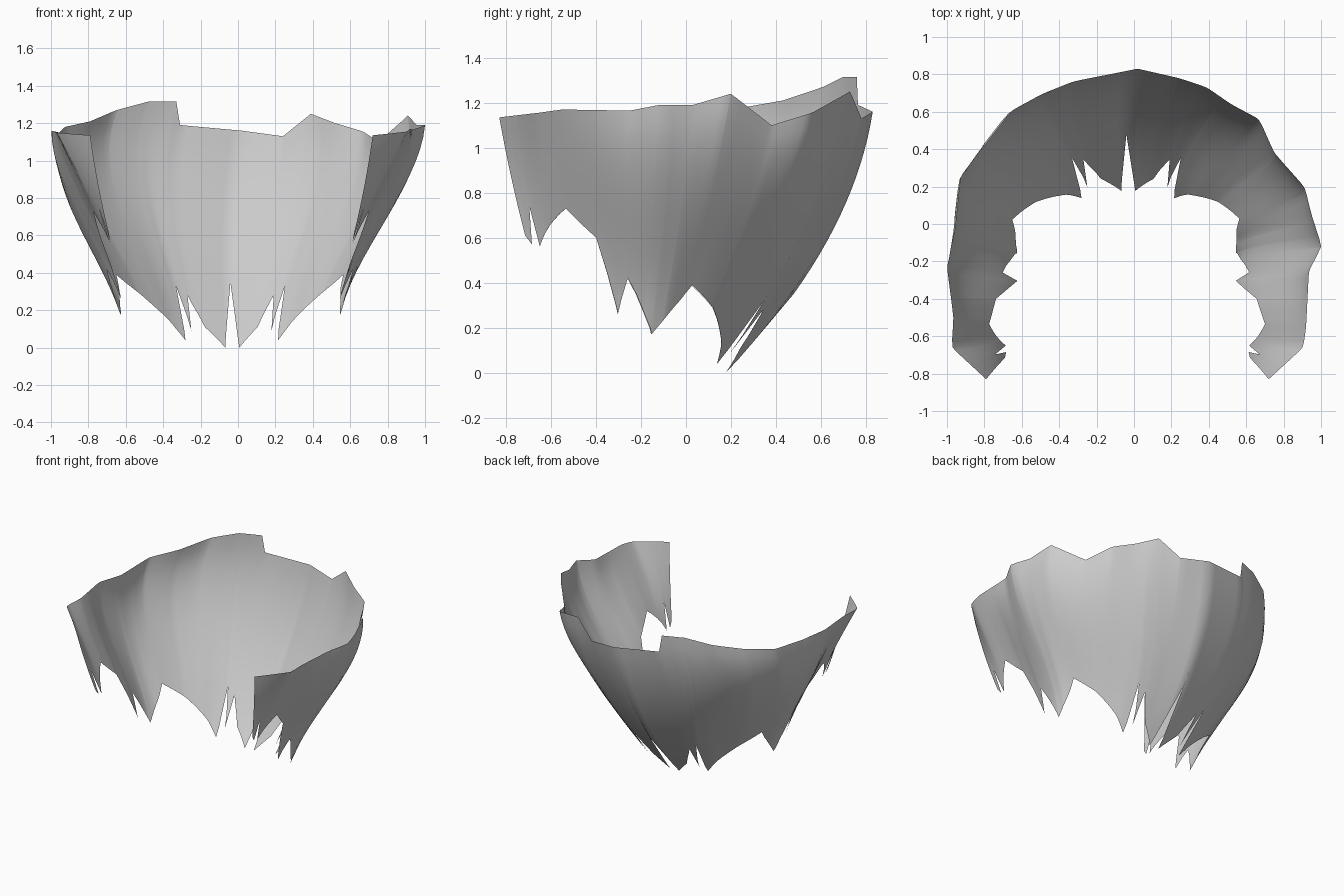
import bpy, math

if "Cube" in bpy.data.objects:
    bpy.data.objects.remove(bpy.data.objects["Cube"])

# Rim outline per side, back centre -> front edge: x, y, height
rim_left = [(0.02, .83, 1.17), (-.31, .765, 1.2), (-.33, .76, 1.325), (-.48, .70, 1.325),
            (-.65, .61, 1.28), (-.79, .43, 1.22), (-.925, .26, 1.19), (-.955, -.03, 1.16),
            (-1.0, -.23, 1.17), (-.965, -.5, 1.16), (-.975, -.66, 1.16), (-.79, -.83, 1.145)]
rim_right = [(0.02, .83, 1.17), (.24, .78, 1.14), (.39, .73, 1.26), (.52, .64, 1.21),
             (.67, .56, 1.165), (.75, .38, 1.11), (.91, .2, 1.25), (.955, .03, 1.2),
             (1.005, -.12, 1.2), (.935, -.25, 1.175), (.92, -.55, 1.18), (.905, -.66, 1.165),
             (.72, -.83, 1.145)]
# Inner rings (mirrored): distance along rim, x/y at z=.6, x/y at z=.1
rings = [(0, 0, .63, 0, .27), (.45, .38, .505, .25, .19), (.65, .5, .4, .33, .11),
         (.9, .645, .25, .42, .02), (1.2, .745, .03, .51, -.09), (1.45, .79, -.1, .585, -.16),
         (1.65, .745, -.28, .56, -.31), (1.8, .68, -.39, .55, -.37), (2.0, .67, -.6, .52, -.52),
         (2.32, .65, -.71, .5, -.56)]
# Torn hem: distance along rim, height
hem = [(0, .36), (.07, .01), (.25, .12), (.36, .29), (.39, .1), (.44, .34), (.47, .05),
       (.62, .15), (.9, .3), (1.13, .4), (1.2, .33), (1.43, .18), (1.62, .43), (1.67, .27),
       (1.8, .61), (1.94, .74), (2.16, .57), (2.2, .75), (2.26, .58), (2.32, .62)]
AXIS = -.035
LENGTH = 2.32
ROWS = 14


def sample(table, u):
    for a, b in zip(table, table[1:]):
        if u <= b[0]:
            f = max(0, (u - a[0]) / (b[0] - a[0]))
            return [p + (q - p) * f for p, q in zip(a[1:], b[1:])]
    return table[-1][1:]


def with_distance(rim):
    d, out = 0, []
    for i, p in enumerate(rim):
        if i:
            d += math.dist(p[:2], rim[i - 1][:2])
        out.append((d,) + p)
    return [(r[0] * LENGTH / d,) + r[1:] for r in out]


def smoothed(table, u, w):
    w = max(0, min(w, u, LENGTH - u))
    pts = [sample(table, u + k * w) for k in (-1, 0, 1)]
    return [(a + 2 * b + c) / 4 for a, b, c in zip(*pts)]


def column(rim, side, u):
    top = sample(rim, u)[2]
    tx, ty, _ = smoothed(rim, u, .025)
    mx, my, lx, ly = smoothed(rings, u, .12)
    low = sample(hem, u)[0]
    blend = max(0, min(1, u / .9, (2.1 - u) / .4))
    # the left side is slightly fuller
    mx, lx = AXIS + side * (mx - side * .008 * blend), AXIS + side * lx
    bulge = -.6 * side * blend
    pts = []
    for i in range(ROWS + 1):
        z = low + (top - low) * i / ROWS
        # quadratic through rim and two rings, plus a side bulge
        a = (z - .6) * (z - .1) / ((top - .6) * (top - .1))
        b = (z - top) * (z - .1) / ((.6 - top) * .5)
        c = (z - top) * (z - .6) / ((.1 - top) * -.5)
        s = bulge * (z - top) * (z - .6) * (z - .1)
        pts.append((a * tx + b * mx + c * lx + s, a * ty + b * my + c * ly, z - .01))
    return pts


# Columns from left front edge round the back to right front edge
columns = []
for rim, side in ((rim_left, -1), (rim_right, 1)):
    rim = with_distance(rim)
    us = {round(r[0], 4) for r in rim + hem if r[0] <= LENGTH}
    us |= {round(i * .058, 4) for i in range(41)}
    half = [column(rim, side, u) for u in sorted(us)]
    columns += half[::-1] if side < 0 else half[1:]

verts = [p for col in columns for p in col]
n = ROWS + 1
faces = [(c * n + r, c * n + r + 1, (c + 1) * n + r + 1, (c + 1) * n + r)
         for c in range(len(columns) - 1) for r in range(ROWS)]
mesh = bpy.data.meshes.new("torn_shell")
mesh.from_pydata(verts, [], faces)
mesh.update()
obj = bpy.data.objects.new("torn_shell", mesh)
bpy.context.collection.objects.link(obj)
mesh.polygons.foreach_set("use_smooth", [True] * len(mesh.polygons))
